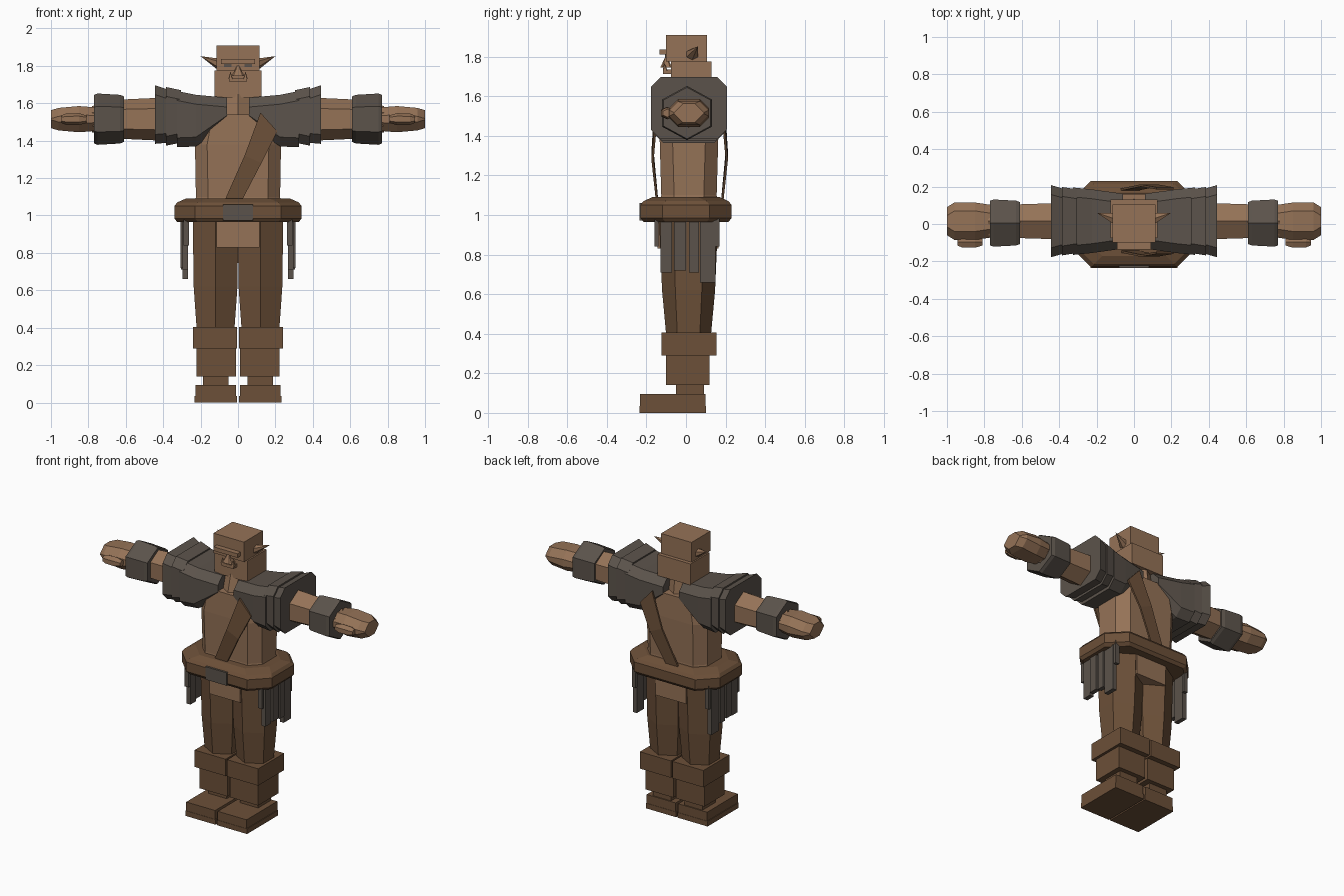
import bpy
import bmesh

cube = bpy.data.objects.get("Cube")
if cube:
    bpy.data.objects.remove(cube)


def material(name, red, green, blue):
    colour = (red, green, blue, 1)
    mat = bpy.data.materials.new(name)
    mat.use_nodes = True
    mat.diffuse_color = colour
    shader = next(n for n in mat.node_tree.nodes if n.type == 'BSDF_PRINCIPLED')
    shader.inputs["Base Color"].default_value = colour
    return mat


skin = material("tan skin", .3, .17, .095)
metal = material("dark metal", .105, .086, .07)
leather = material("brown leather", .15, .08, .04)


def loft(name, mat, rings, mirror=False):
    """Close a solid through rings that have the same number of points."""
    bm = bmesh.new()
    loops = [[bm.verts.new(point) for point in ring] for ring in rings]
    for low, high in zip(loops, loops[1:]):
        for i in range(len(low)):
            bm.faces.new((low[i - 1], low[i], high[i], high[i - 1]))
    bm.faces.new(loops[0])
    bm.faces.new(loops[-1])
    bmesh.ops.remove_doubles(bm, verts=bm.verts, dist=.001)
    bmesh.ops.recalc_face_normals(bm, faces=bm.faces)
    mesh = bpy.data.meshes.new(name)
    bm.to_mesh(mesh)
    bm.free()
    mesh.materials.append(mat)
    part = bpy.data.objects.new(name, mesh)
    bpy.context.collection.objects.link(part)
    if mirror:
        part.modifiers.new("Mirror", 'MIRROR')
    return part


def box(name, mat, front, back, bottom, top, half=None, inner=None, outer=None):
    """A block centred on x with a half width, or a mirrored pair from inner to outer."""
    left, right = (-half, half) if half else (inner, outer)
    rings = [[(left, front, z), (right, front, z), (right, back, z), (left, back, z)]
             for z in (bottom, top)]
    return loft(name, mat, rings, mirror=not half)


def octagon(width, height, cut):
    """Rectangle outline with cut corners, given by half sizes."""
    w, h = width - cut, height - cut
    return [(-w, -height), (w, -height), (width, -h), (width, h),
            (w, height), (-w, height), (-width, h), (-width, -h)]


def hexagon(width, height):
    """Six-sided outline with a point at each end of its height."""
    side = height / 2
    return [(0, height), (width, side), (width, -side),
            (0, -height), (-width, -side), (-width, side)]


def upright(outline, z, x=0, y=0):
    return [(x + a, y + b, z) for a, b in outline]


def sideways(outline, x, y=0, z=0):
    return [(x, y + a, z + b) for a, b in outline]


# Head and face
box("skull", skin, half=.115, front=-.1, back=.105, bottom=1.775, top=1.91)
box("jaw", skin, half=.125, front=-.075, back=.13, bottom=1.63, top=1.775)
box("brow", skin, half=.09, front=-.135, back=-.09, bottom=1.81, top=1.837)
box("eye", metal, inner=.035, outer=.075, front=-.105, back=-.098, bottom=1.795, top=1.81)
box("lip", skin, half=.045, front=-.115, back=-.07, bottom=1.713, top=1.735)


def spike(name, base, tip, mirror=False):
    loft(name, skin, [base, [tip] * len(base)], mirror)


spike("nose", upright(octagon(.035, .03, .01), z=1.745, y=-.1), (0, -.1, 1.81))
spike("tusk", upright(octagon(.012, .012, .004), z=1.73, x=.04, y=-.105), (.04, -.11, 1.77), True)
spike("ear", sideways(hexagon(.03, .03), x=.11, y=.03, z=1.81), (.2, .06, 1.852), True)

# Neck and torso
loft("neck", skin, [upright(hexagon(.11, .13), z=1.5, y=.01),
                    upright(hexagon(.08, .1), z=1.65, y=.02)])
loft("torso", skin, [upright(octagon(width, depth, cut=.065), z, y=.015)
                     for z, width, depth in ((1, .24, .15), (1.1, .225, .14),
                                             (1.38, .23, .148), (1.54, .2, .145))])

# Shoulder armour: a tapered shell and two flared plates
arm_y, arm_z = .015, 1.515
loft("shoulder_shell", metal, [
    sideways(octagon(depth, height, cut=.05), x, arm_y, z)
    for x, z, depth, height in ((.06, 1.557, .147, .073), (.225, 1.507, .17, .138),
                                (.325, arm_z, .18, .15))], mirror=True)
for number, grow in enumerate((0, .01)):
    inside = .305 + number * .06
    loft(f"shoulder_plate_{number}", metal, [
        sideways(octagon(.17, .14, cut=.05), inside, arm_y, z=1.53),
        sideways(octagon(.183 + grow, .157, cut=.05), inside + .08, arm_y, z=1.53 + grow)],
        mirror=True)

# Arms, bracers and hands
loft("arm", skin, [sideways(hexagon(width, height), x, arm_y, arm_z)
                   for x, width, height in ((.3, .1, .12), (.62, .09, .105), (.78, .075, .07))],
     mirror=True)
bracer_start, bracer_end, rim = .61, .77, .02
loft("bracer", metal, [sideways(hexagon(height * .92, height), x, .005, arm_z)
                       for x, height in ((bracer_start, .122), (bracer_start + rim, .13),
                                         (bracer_end - rim, .137), (bracer_end, .13))],
     mirror=True)
loft("hand", skin, [sideways(octagon(width, height, cut=.045), x, arm_y, arm_z)
                    for x, width, height in ((.75, .085, .062), (.85, .1, .07),
                                             (.96, .1, .06), (1, .075, .048))],
     mirror=True)
loft("thumb", skin, [sideways(hexagon(size, size), x, y=-.095, z=arm_z)
                     for x, size in ((.81, .02), (.85, .032), (.92, .03), (.945, .02))],
     mirror=True)

# Belt and buckle
loft("belt", leather, [upright(octagon(.34 - inset, .23 - inset, cut=.11), z)
                       for z, inset in ((.965, .015), (.985, 0), (1.05, 0),
                                        (1.07, .015), (1.09, .06))])
box("buckle", metal, half=.08, front=-.236, back=-.22, bottom=.972, top=1.06)

# Diagonal chest strap, front and back
strap_thickness = .012
for name, side, offset in (("front_strap", -1, 0), ("back_strap", 1, .025)):
    rings = []
    for x, z, bulge, slope in ((-.04, 1.05, .15, 0), (.08, 1.3, .175, .02), (.165, 1.5, .16, .05)):
        near = side * bulge + offset
        far = near + strap_thickness
        left, right = x - .045, x + .045
        rings.append([(left, near, z + slope), (right, near, z - slope),
                      (right, far, z - slope), (left, far, z + slope)])
    loft(name, leather, rings)

# Hanging side strips
for number, (y, half_width, bottom) in enumerate((
        (-.15, .01, .84), (-.1, .03, .71), (-.03, .03, .72),
        (.04, .025, .71), (.11, .04, .66), (.16, .01, .84))):
    bulge = .29 - abs(y) * .12
    box(f"hip_strip_{number}", metal, inner=bulge - .01, outer=bulge + .02,
        front=y - half_width, back=y + half_width, bottom=bottom, top=1)

# Hip cloth and trousers
box("hip_cloth", skin, half=.115, front=-.143, back=.165, bottom=.83, top=1)
loft("trouser_leg", leather, [
    upright(hexagon(width, depth), z, x=.12, y=.013)
    for z, width, depth in ((1, .122, .15), (.62, .117, .134), (.38, .1, .112))], mirror=True)

# Boots
box("boot_cuff", leather, inner=.006, outer=.24, front=-.125, back=.155, bottom=.29, top=.405)
box("boot_shaft", leather, inner=.01, outer=.222, front=-.1, back=.12, bottom=.14, top=.295)
box("ankle", leather, inner=.05, outer=.187, front=-.05, back=.09, bottom=.09, top=.145)
box("foot_sole", leather, inner=.005, outer=.233, front=-.235, back=.1, bottom=0, top=.035)
box("foot_upper", leather, inner=.01, outer=.228, front=-.233, back=.098, bottom=.03, top=.095)
